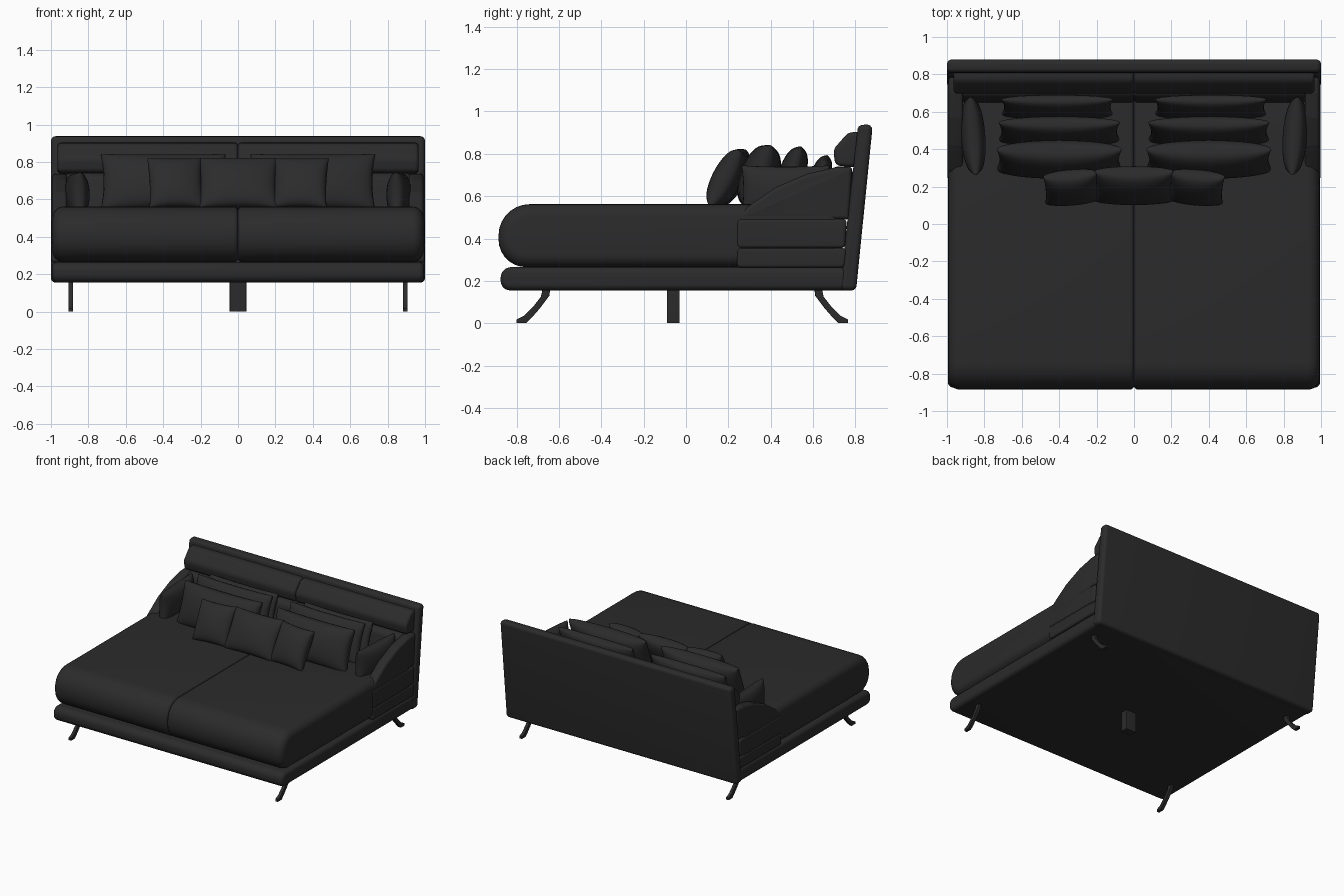
import bpy, bmesh, math
from mathutils import Vector, Euler

if "Cube" in bpy.data.objects:
    bpy.data.objects.remove(bpy.data.objects["Cube"])

fabric = bpy.data.materials.new("charcoal fabric")
fabric.diffuse_color = (0.024, 0.024, 0.024, 1)
fabric.use_nodes = True
fabric.node_tree.nodes["Principled BSDF"].inputs["Base Color"].default_value = fabric.diffuse_color


def finish(name, bm):
    bmesh.ops.remove_doubles(bm, verts=bm.verts, dist=0.0002)
    bmesh.ops.recalc_face_normals(bm, faces=bm.faces)
    me = bpy.data.meshes.new(name)
    bm.to_mesh(me)
    bm.free()
    ob = bpy.data.objects.new(name, me)
    bpy.context.collection.objects.link(ob)
    me.materials.append(fabric)
    bpy.ops.object.select_all(action='DESELECT')
    ob.select_set(True)
    bpy.context.view_layer.objects.active = ob
    bpy.ops.object.shade_smooth_by_angle(angle=math.radians(40))
    return ob


def rounded(corners, seg=7):
    """Side outline (y, z, radius) with its corners rounded."""
    pts = [Vector((0, c[0], c[1])) for c in corners]
    out = []
    for i, p in enumerate(pts):
        r = corners[i][2]
        if r == 0:
            out.append(p)
            continue
        a = (pts[i - 1] - p).normalized()
        b = (pts[(i + 1) % len(pts)] - p).normalized()
        half = a.angle(b) / 2
        t = r / math.tan(half)
        c = p + (a + b).normalized() * (r / math.sin(half))
        s, e = (p + a * t - c).normalized(), (p + b * t - c).normalized()
        out += [c + s.slerp(e, k / seg) * r for k in range(seg + 1)]
    area = sum(out[i - 1].y * q.z - q.y * out[i - 1].z for i, q in enumerate(out))
    return out if area > 0 else out[::-1]


def inset(poly, d):
    res = []
    for i, p in enumerate(poly):
        e1 = (p - poly[i - 1]).normalized()
        e2 = (poly[(i + 1) % len(poly)] - p).normalized()
        n1, n2 = Vector((0, -e1.z, e1.y)), Vector((0, -e2.z, e2.y))
        res.append(p + (n1 + n2) * (d / (1 + n1.dot(n2))))
    return res


def prism(name, corners, x0, x1, r0, r1, side=1, seg=6):
    """Outline extruded from x0 to x1 with rounded end edges r0 and r1."""
    poly = rounded(corners)
    arc = [(1 - math.cos(math.pi / 2 * k / seg), 1 - math.sin(math.pi / 2 * k / seg)) for k in range(seg + 1)]
    secs = [(x0 + r0 * a, r0 * b) for a, b in arc] + [(x1 - r1 * a, r1 * b) for a, b in arc[::-1]]
    bm = bmesh.new()
    rings = [[bm.verts.new((side * x, p.y, p.z)) for p in inset(poly, d)] for x, d in secs]
    n = len(poly)
    for A, B in zip(rings, rings[1:]):
        for i in range(n):
            bm.faces.new((A[i - 1], A[i], B[i], B[i - 1]))
    bm.faces.new(rings[0])
    bm.faces.new(rings[-1])
    return finish(name, bm)


def pillow(name, w, h, t, loc, tilt, yaw=0, n=20):
    """Puffed cushion with pinched edges, leaning back by tilt degrees."""
    bm = bmesh.new()
    s = [math.sin(math.pi / 2 * (2 * i / n - 1)) for i in range(n + 1)]
    rot = Euler((math.radians(-tilt), 0, math.radians(yaw))).to_matrix()
    for f in (-1, 1):
        g = []
        for u in s:
            row = []
            for v in s:
                puff = max(0, (1 - u * u) * (1 - v * v)) ** 0.36
                p = Vector((w / 2 * u * (1 - 0.05 * (1 - v * v)), f * t / 2 * puff,
                            h / 2 * v * (1 - 0.05 * (1 - u * u))))
                row.append(bm.verts.new(rot @ p + Vector(loc)))
            g.append(row)
        for i in range(n):
            for j in range(n):
                bm.faces.new((g[i][j], g[i + 1][j], g[i + 1][j + 1], g[i][j + 1]))
    return finish(name, bm)


# platform and leaning headboard
prism("platform", [(-0.875, 0.155, .045), (-0.875, 0.265, .05), (0.77, 0.265, .03), (0.77, 0.155, .03)],
      -0.995, 0.995, 0.03, 0.03)
prism("headboard", [(0.725, 0.155, .025), (0.803, 0.155, .025), (0.882, 0.94, .025), (0.812, 0.935, .025)],
      -1, 1, 0.025, 0.025)

# centre leg
prism("centre_leg", [(-0.09, 0, 0), (-0.03, 0, 0), (-0.03, 0.17, 0), (-0.09, 0.17, 0)],
      -0.045, 0.045, 0.004, 0.004)

LEG = [(-0.64, 0.17), (-0.645, 0.13), (-0.69, 0.07), (-0.725, 0.03), (-0.755, 0), (-0.80, 0),
       (-0.80, 0.018), (-0.765, 0.035), (-0.72, 0.08), (-0.685, 0.125), (-0.675, 0.17)]

for side, tag in ((1, "right"), (-1, "left")):
    # curved corner legs
    prism("front_leg_" + tag, [(y, z, 0) for y, z in LEG], 0.882, 0.907, 0.003, 0.003, side)
    prism("back_leg_" + tag, [(-0.035 - y, z, 0) for y, z in LEG], 0.882, 0.907, 0.003, 0.003, side)

    # mattress half with a bulging front
    prism("mattress_" + tag, [(-0.885, 0.265, .13), (-0.885, 0.562, .147), (0.74, 0.562, .075), (0.74, 0.265, .075)],
          0, 0.992, 0.022, 0.06, side)

    # stacked side layers and sloping arm
    for i, (a, b) in enumerate(((0.262, 0.355), (0.355, 0.492))):
        prism("side_layer_%d_%s" % (i + 1, tag),
              [(0.24, a, .02), (0.75, a, .02), (0.76, b, .02), (0.24, b, .02)], 0.9, 0.998, 0.015, 0.015, side)
    prism("arm_" + tag, [(0.235, 0.49, .015), (0.77, 0.49, .015), (0.785, 0.74, .015), (0.70, 0.735, .05),
                         (0.57, 0.705, .08), (0.42, 0.64, .08), (0.29, 0.55, .05)],
          0.915, 0.992, 0.015, 0.02, side)
    pillow("arm_pillow_" + tag, 0.42, 0.24, 0.13, (side * 0.86, 0.47, 0.625), 0, side * 90 - side * 4)

    # back cushion and upper bolster
    prism("back_cushion_" + tag, [(0.64, 0.5, .04), (0.77, 0.5, .03), (0.79, 0.74, .03), (0.68, 0.74, .05)],
          0, 0.93, 0.02, 0.03, side)
    prism("bolster_" + tag, [(0.705, 0.745, .03), (0.81, 0.735, .03), (0.825, 0.905, .02), (0.765, 0.9, .05),
                             (0.695, 0.82, .05)], 0, 0.965, 0.02, 0.02, side)

    # three rows of large pillows and the small front ones
    pillow("pillow_front_" + tag, 0.67, 0.32, 0.18, (side * 0.40, 0.345, 0.69), 20)
    pillow("pillow_middle_" + tag, 0.65, 0.31, 0.13, (side * 0.40, 0.495, 0.687), 18)
    pillow("pillow_rear_" + tag, 0.60, 0.27, 0.10, (side * 0.41, 0.625, 0.665), 18)
    pillow("small_pillow_" + tag, 0.29, 0.30, 0.14, (side * 0.335, 0.195, 0.685), 28, -side * 5)

pillow("small_pillow_centre", 0.42, 0.31, 0.15, (0, 0.205, 0.685), 30)
